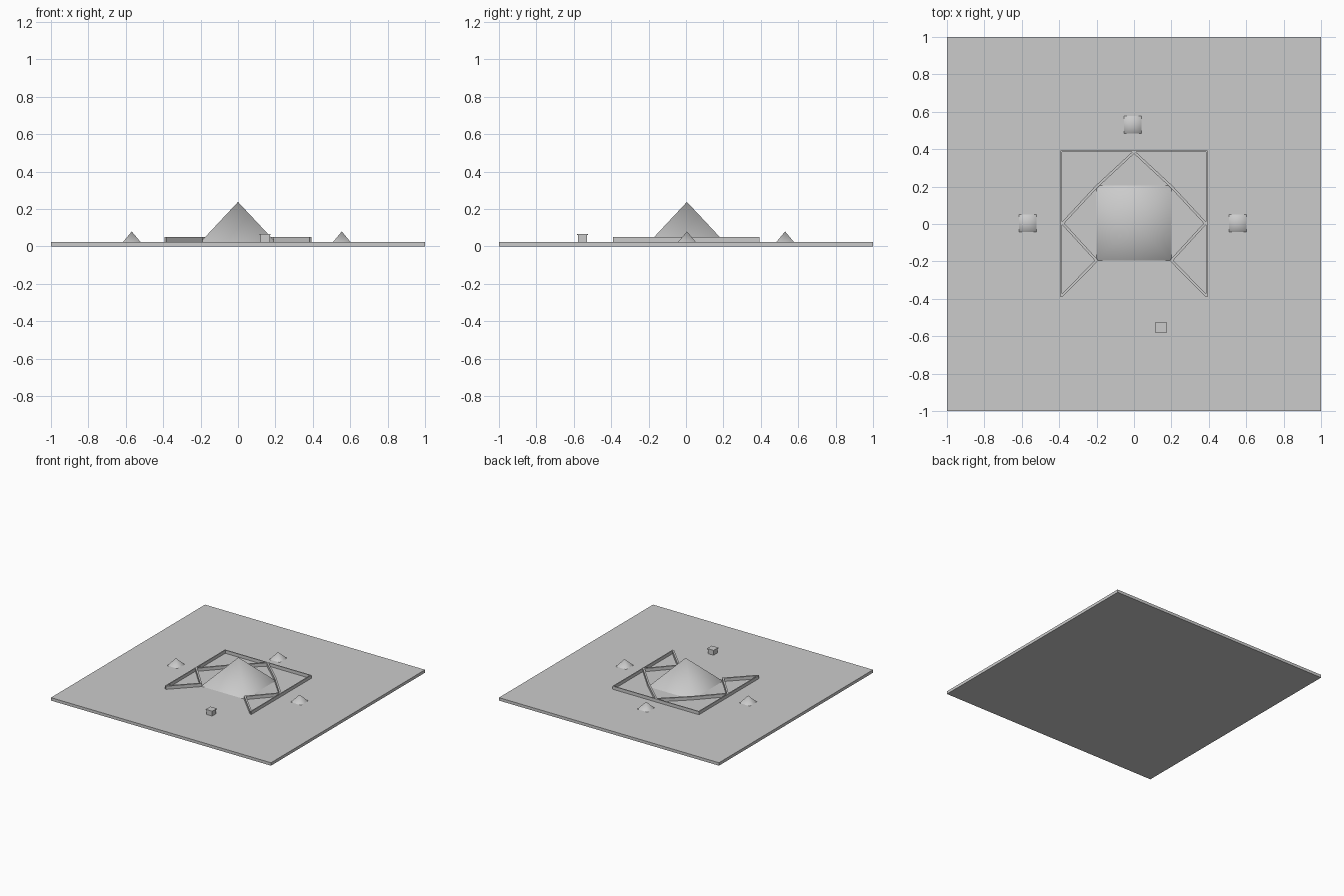
import bpy, bmesh, math
from mathutils import Vector

cube = bpy.data.objects.get("Cube")
if cube:
    bpy.data.objects.remove(cube, do_unlink=True)

stone = bpy.data.materials.new("grey_stone")
stone.use_nodes = True
GREY = (0.6, 0.6, 0.6, 1)
stone.diffuse_color = GREY
stone.node_tree.nodes["Principled BSDF"].inputs["Base Color"].default_value = GREY

GROUND = 0.024      # top of the ground slab
WALL_TOP = 0.05


def finish(name, bm, smooth_angle=None):
    bmesh.ops.recalc_face_normals(bm, faces=bm.faces)
    mesh = bpy.data.meshes.new(name)
    bm.to_mesh(mesh)
    bm.free()
    obj = bpy.data.objects.new(name, mesh)
    mesh.materials.append(stone)
    bpy.context.collection.objects.link(obj)
    if smooth_angle:
        bpy.ops.object.select_all(action='DESELECT')
        obj.select_set(True)
        bpy.context.view_layer.objects.active = obj
        bpy.ops.object.shade_smooth_by_angle(angle=math.radians(smooth_angle))
    return obj


def box(name, x, y, width, z0, z1):
    bm = bmesh.new()
    bmesh.ops.create_cube(bm, size=1)
    for v in bm.verts:
        v.co = (x + v.co.x * width, y + v.co.y * width, z0 + (v.co.z + 0.5) * (z1 - z0))
    return finish(name, bm)


def pyramid(name, x, y, half, top):
    bm = bmesh.new()
    base = [bm.verts.new((x + sx * half, y + sy * half, GROUND))
            for sx, sy in ((-1, -1), (1, -1), (1, 1), (-1, 1))]
    tip = bm.verts.new((x, y, top))
    bm.faces.new(base)
    for i in range(4):
        bm.faces.new((base[i], base[(i + 1) % 4], tip))
    return finish(name, bm, 70)


def wall(name, points, thickness):
    """Upright wall following a path, with mitred corners."""
    pts = [Vector(p) for p in points]
    dirs = [(b - a).normalized() for a, b in zip(pts, pts[1:])]
    bm = bmesh.new()
    rings = []
    for i, p in enumerate(pts):
        before, after = dirs[max(i - 1, 0)], dirs[min(i, len(dirs) - 1)]
        n0, n1 = Vector((-before.y, before.x)), Vector((-after.y, after.x))
        miter = (n0 + n1).normalized()
        off = miter * (thickness / 2 / miter.dot(n0))
        rings.append([bm.verts.new((q.x, q.y, z)) for q, z in
                      ((p + off, GROUND), (p - off, GROUND),
                       (p - off, WALL_TOP), (p + off, WALL_TOP))])
    for a, b in zip(rings, rings[1:]):
        for k in range(4):
            m = (k + 1) % 4
            bm.faces.new((a[k], a[m], b[m], b[k]))
    bm.faces.new(rings[0])
    bm.faces.new(rings[-1])
    return finish(name, bm)


# Ground slab
box("ground_slab", 0, 0, 2, 0, GROUND)

# Central pyramid and three small ones around it
pyramid("central_pyramid", 0, 0.005, 0.2, 0.238)
pyramid("right_small_pyramid", -0.568, 0.005, 0.047, 0.08)
pyramid("left_small_pyramid", 0.555, 0.005, 0.047, 0.08)
pyramid("back_small_pyramid", -0.007, 0.53, 0.047, 0.08)

# Three-sided outer wall, open at the front
E = 0.389
wall("outer_wall", [(-E, -E), (-E, E), (E, E), (E, -E)], 0.008)

# Zigzag inner walls, mirrored, touching the pyramid corners
for side, label in ((-1, "right"), (1, "left")):
    path = [(0, 0.385), (0.2, 0.2), (0.382, 0.004), (0.2, -0.195), (0.387, -0.385)]
    wall(label + "_zigzag_wall", [(side * x, y) for x, y in path], 0.014)

# Small altar with an overhanging cap
box("altar_body", 0.145, -0.553, 0.05, GROUND, 0.06)
box("altar_cap", 0.145, -0.553, 0.06, 0.06, 0.067)
